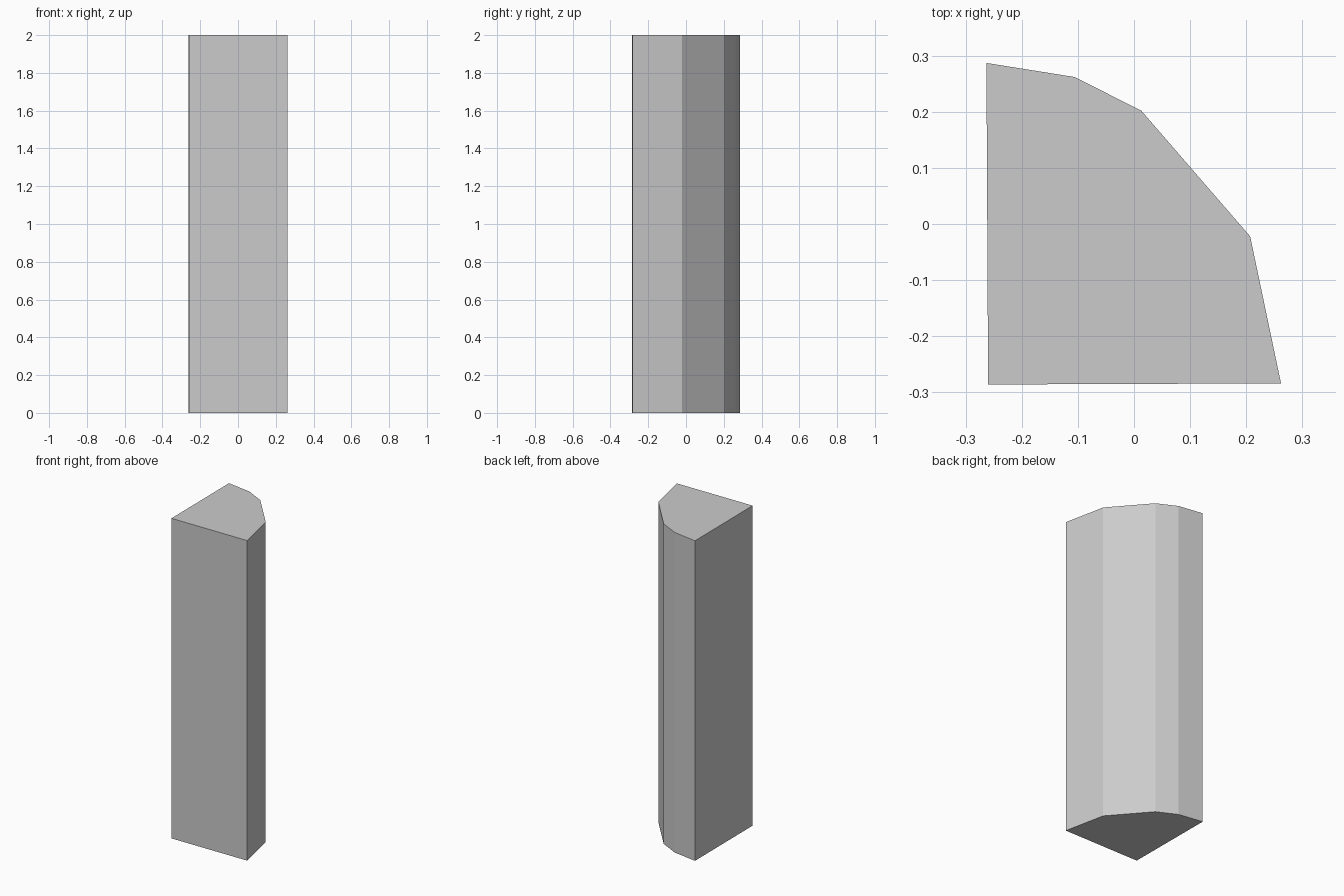
import bpy
import bmesh

if "Cube" in bpy.data.objects:
    bpy.data.objects.remove(bpy.data.objects["Cube"])

# Quarter-round cross-section, counter-clockwise seen from above
PROFILE = [(-0.260, -0.286), (0.262, -0.284), (0.207, -0.022),
           (0.013, 0.202), (-0.106, 0.262), (-0.263, 0.287)]
HEIGHT = 2.0


def extrude_profile(name, points, height):
    bm = bmesh.new()
    base = bm.faces.new([bm.verts.new((x, y, 0)) for x, y in points])
    result = bmesh.ops.extrude_face_region(bm, geom=[base], use_keep_orig=True)
    top = [v for v in result["geom"] if isinstance(v, bmesh.types.BMVert)]
    bmesh.ops.translate(bm, verts=top, vec=(0, 0, height))
    bmesh.ops.recalc_face_normals(bm, faces=bm.faces)
    mesh = bpy.data.meshes.new(name)
    bm.to_mesh(mesh)
    bm.free()
    obj = bpy.data.objects.new(name, mesh)
    bpy.context.collection.objects.link(obj)
    return obj


# Upright faceted corner post
extrude_profile("corner_post", PROFILE, HEIGHT)
